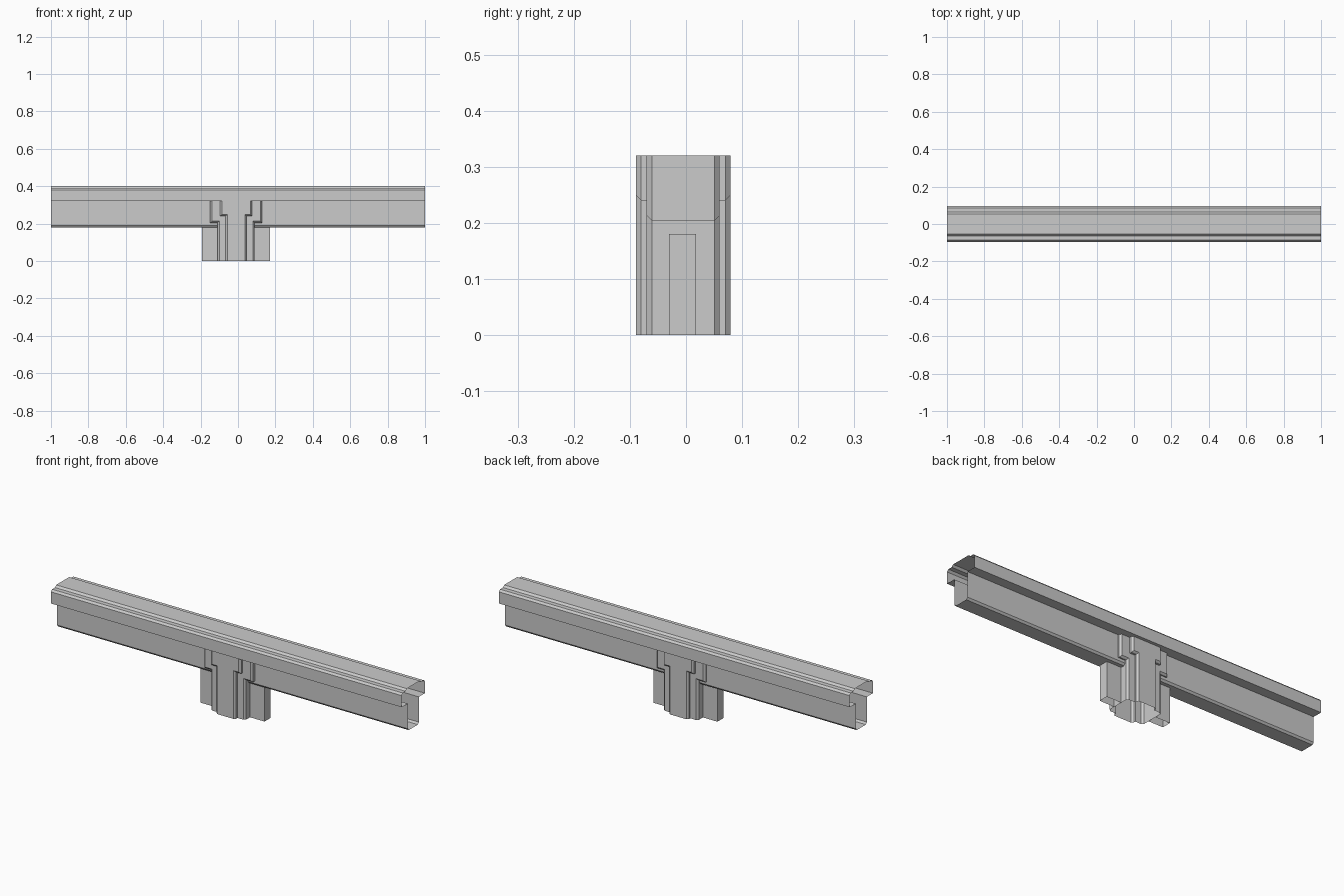
import bpy, bmesh

if "Cube" in bpy.data.objects:
    bpy.data.objects.remove(bpy.data.objects["Cube"])


def loft(name, rings, closed=False, caps=False):
    """Bridge successive rings of points into an open shell."""
    bm = bmesh.new()
    vs = [[bm.verts.new(p) for p in r] for r in rings]
    n = len(rings[0])
    for a, b in zip(vs, vs[1:]):
        for i in range(n if closed else n - 1):
            j = (i + 1) % n
            bm.faces.new((a[i], a[j], b[j], b[i]))
    if caps:
        bm.faces.new(vs[0])
        bm.faces.new(vs[-1])
    bmesh.ops.recalc_face_normals(bm, faces=bm.faces)
    me = bpy.data.meshes.new(name)
    bm.to_mesh(me)
    bm.free()
    ob = bpy.data.objects.new(name, me)
    bpy.context.collection.objects.link(ob)
    return ob


def mirrored(half):
    return half + [(-a, b) for a, b in reversed(half)]


# Rail: hollow, open-ended beam with a stepped coping on top
rail_half = [(0.037, 0.18), (0.045, 0.19), (0.045, 0.32), (0.095, 0.32),
             (0.095, 0.38), (0.086, 0.39), (0.063, 0.39), (0.053, 0.40)]
section = mirrored(rail_half)
loft("rail", [[(x, y, z) for y, z in section] for x in (-1, 1)], closed=True)

# Post: two stepped T-shaped layers with bevelled rims, front and back alike
CX, CY, TOP, B = -0.01, -0.005, 0.32, 0.009


def tee(stem, arm, step, y, inset=0.0):
    half = [(stem - inset, 0), (stem - inset, step + inset),
            (arm - inset, step + inset), (arm - inset, TOP)]
    # run bottom to top on one side, then top to bottom on the other
    return [(CX + x, CY + y, z) for x, z in mirrored(half)]


inner, outer = (0.056, 0.085, 0.24), (0.099, 0.139, 0.204)
D1, D2 = 0.084, 0.065
layers = [(inner, D1, B), (inner, D1 - B, 0), (inner, D2, 0),
          (outer, D2, B), (outer, D2 - B, 0)]
rings = [tee(*t, -d, i) for t, d, i in layers]
rings += [tee(*t, d, i) for t, d, i in reversed(layers)]
post = loft("post", rings, caps=True)
# leave the underside and the top hidden by the rail open, sides only

# Side fins: open channels under the rail, either side of the post
for side, label in ((-1, "left"), (1, "right")):
    path = [(0.098, -0.024), (0.182, -0.024), (0.182, 0.024), (0.098, 0.024)]
    loft(label + "_fin", [[(CX + side * x, CY - 0.001 + y, z) for x, y in path]
                          for z in (0, 0.18)])
